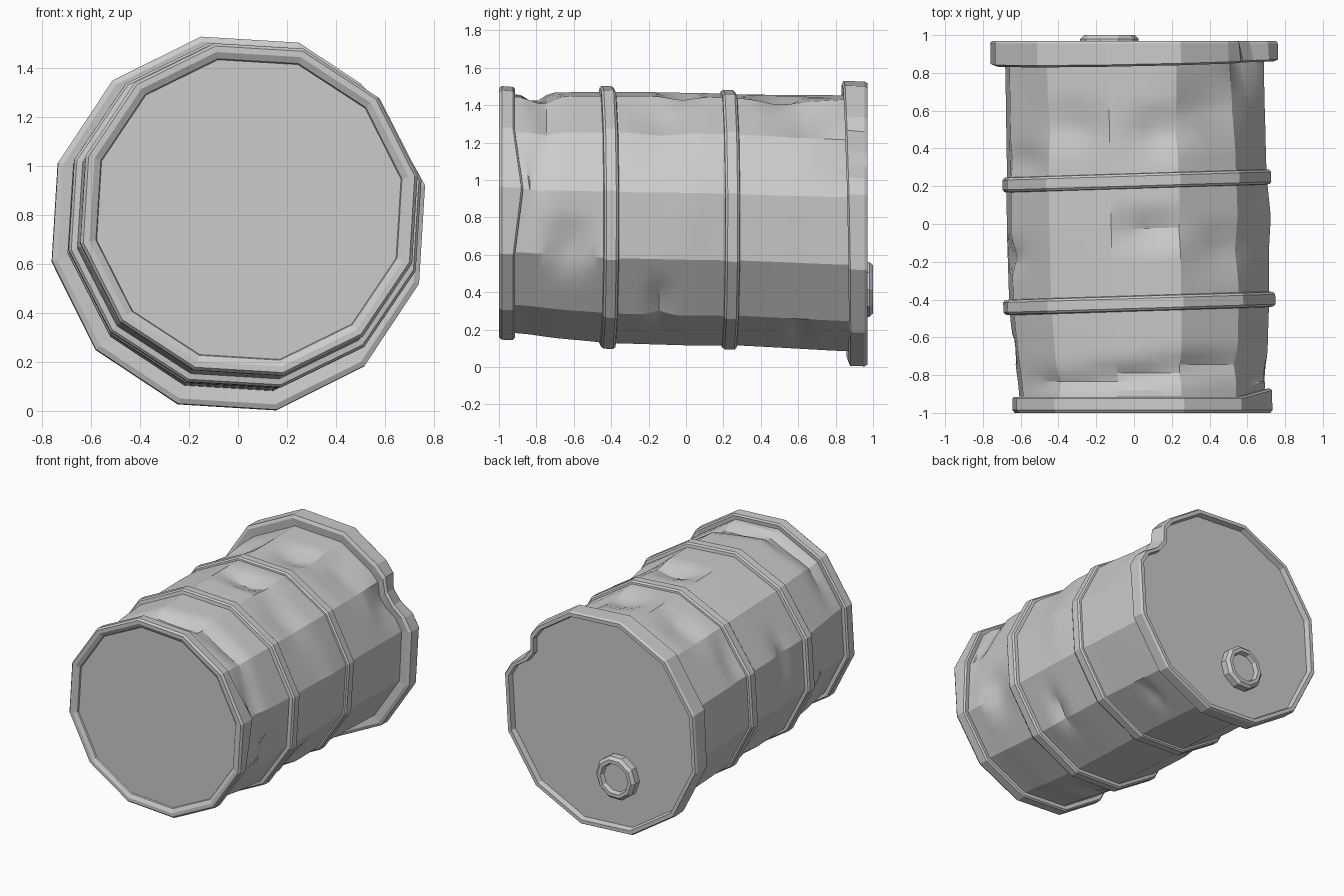
import bpy, bmesh
from math import radians, degrees, sin, cos, pi, atan2
from mathutils import Vector

if "Cube" in bpy.data.objects:
    bpy.data.objects.remove(bpy.data.objects["Cube"])

SIDES, SUB = 12, 4          # twelve flat panels, each split for the dents
PHASE = 11.5                # angle of the first corner

# dents: angle, y, depth, half angle, half length
DENTS = [
    (32, .95, .085, 14, .30),                                  # crushed back lip
    (84, -.03, .055, 18, .13), (50, -.15, .03, 20, .18),       # top middle
    (80, .48, .055, 14, .17), (56, .62, .035, 24, .24),        # top back
    (120, .52, .035, 18, .16), (150, .35, .02, 18, .10),
    (122, -.84, .03, 38, .07), (90, -.80, .045, 32, .08),      # crease near front
    (58, -.74, .04, 32, .09), (20, -.78, .025, 16, .09),
    (-15, -.63, .06, 14, .15), (-43, -.16, .04, 14, .08),      # right side
    (-60, .60, .03, 10, .07), (8, .02, -.012, 25, .18),
    (165, -.15, .03, 16, .10), (200, -.65, .03, 18, .10),      # left side
    (215, .05, .02, 16, .10), (255, -.6, .02, 18, .10),
]


def lerp_table(table, y):
    for (y0, v0), (y1, v1) in zip(table, table[1:]):
        if y <= y1:
            t = max(0, (y - y0) / (y1 - y0))
            return v0 + (v1 - v0) * t
    return table[-1][1]


CX = [(-1, .045), (-.42, .028), (.23, .015), (.97, 0)]          # axis offset
CZ = [(-1, .825), (-.42, .80), (.23, .788), (.97, .765)]
WIDE = [(-1, 1.015), (-.42, 1.025), (.23, 1.025), (.85, 1.0), (1, 1)]
BODY = [(-.97, .65), (-.85, .655), (-.7, .67), (-.42, .685), (0, .69),
        (.3, .685), (.6, .692), (.92, .70)]


def angle_gap(a, b):
    return abs((a - b + 180) % 360 - 180)


def ring(y, r):
    """One dented twelve-sided cross-section of the drum."""
    pts = []
    step = 2 * pi / SIDES
    for i in range(SIDES):
        a0 = radians(PHASE) + i * step
        p0 = Vector((cos(a0), sin(a0)))
        p1 = Vector((cos(a0 + step), sin(a0 + step)))
        for j in range(SUB):
            p = p0.lerp(p1, j / SUB)
            ang = degrees(atan2(p.y, p.x))
            d = 0
            for da, dy, depth, ha, hy in DENTS:
                fa = max(0, 1 - angle_gap(ang, da) / ha)
                fy = max(0, 1 - abs(y - dy) / hy)
                d += depth * min(1, 1.3 * fa) * fy
            q = p * r - p.normalized() * d * min(1, r / .6)
            yy = y
            if abs(y) < .6:                       # hoops lean slightly
                yy += .022 * p.x
            elif -.95 < y < -.86:                 # bent front lip
                yy += .045 * max(0, 1 - angle_gap(ang, 11) / 30)
            elif .8 < y < .9:                     # uneven back lip edge
                yy += .015 * (p.x - p.y)
            pts.append((q.x * lerp_table(WIDE, y) + lerp_table(CX, y), yy,
                        q.y + lerp_table(CZ, y)))
    return pts


def finish(name, bm):
    bmesh.ops.recalc_face_normals(bm, faces=bm.faces)
    me = bpy.data.meshes.new(name)
    bm.to_mesh(me)
    bm.free()
    ob = bpy.data.objects.new(name, me)
    bpy.context.collection.objects.link(ob)
    return ob


def loft(name, rings, closed=False, fan=False):
    bm = bmesh.new()
    loops = [[bm.verts.new(p) for p in rg] for rg in rings]
    pairs = list(zip(loops, loops[1:]))
    if closed:
        pairs.append((loops[-1], loops[0]))
    n = len(loops[0])
    for a, b in pairs:
        for i in range(n):
            bm.faces.new((a[i], a[(i + 1) % n], b[(i + 1) % n], b[i]))
    if fan:
        last = loops[-1]
        c = bm.verts.new(sum((v.co for v in last), Vector()) / n)
        for i in range(n):
            bm.faces.new((last[i], last[(i + 1) % n], c))
    return finish(name, bm)


def drum_part(name, profile, **kw):
    return loft(name, [ring(y, r) for y, r in profile], **kw)


# dented shell, panels kept crisp while the dents are softened
ys = [-.97 + 1.89 * i / 42 for i in range(43)]
shell = drum_part("drum_shell", [(y, lerp_table(BODY, y)) for y in ys])
bpy.context.view_layer.objects.active = shell
shell.select_set(True)
bpy.ops.object.shade_smooth_by_angle(angle=radians(22))

# two raised hoops
for name, yc, r in (("front_hoop", -.418, .717), ("back_hoop", .23, .708)):
    drum_part(name, [(yc - .046, r - .05), (yc - .04, r - .01), (yc - .028, r),
                     (yc + .024, r), (yc + .036, r - .01), (yc + .042, r - .05)],
              closed=True)

# end lips
drum_part("front_lip", [(-.92, .63), (-.915, .68), (-.925, .69), (-.985, .692),
                        (-1, .68), (-1, .655), (-.985, .628), (-.965, .62)],
          closed=True)
drum_part("back_lip", [(.86, .67), (.85, .755), (.86, .777), (.955, .777),
                       (.97, .768), (.97, .742), (.92, .73)], closed=True)

# recessed lids
drum_part("front_lid", [(-.975, .64)], fan=True)
drum_part("back_lid", [(.932, .74)], fan=True)

# filler cap on the back lid
cap = [(.92, .155), (.98, .155), (1.0, .135), (1.0, .11), (.97, .10)]
loft("filler_cap", [[(-.13 + r * cos(2 * pi * i / 10), y, .415 + r * sin(2 * pi * i / 10))
                     for i in range(10)] for y, r in cap], fan=True)
